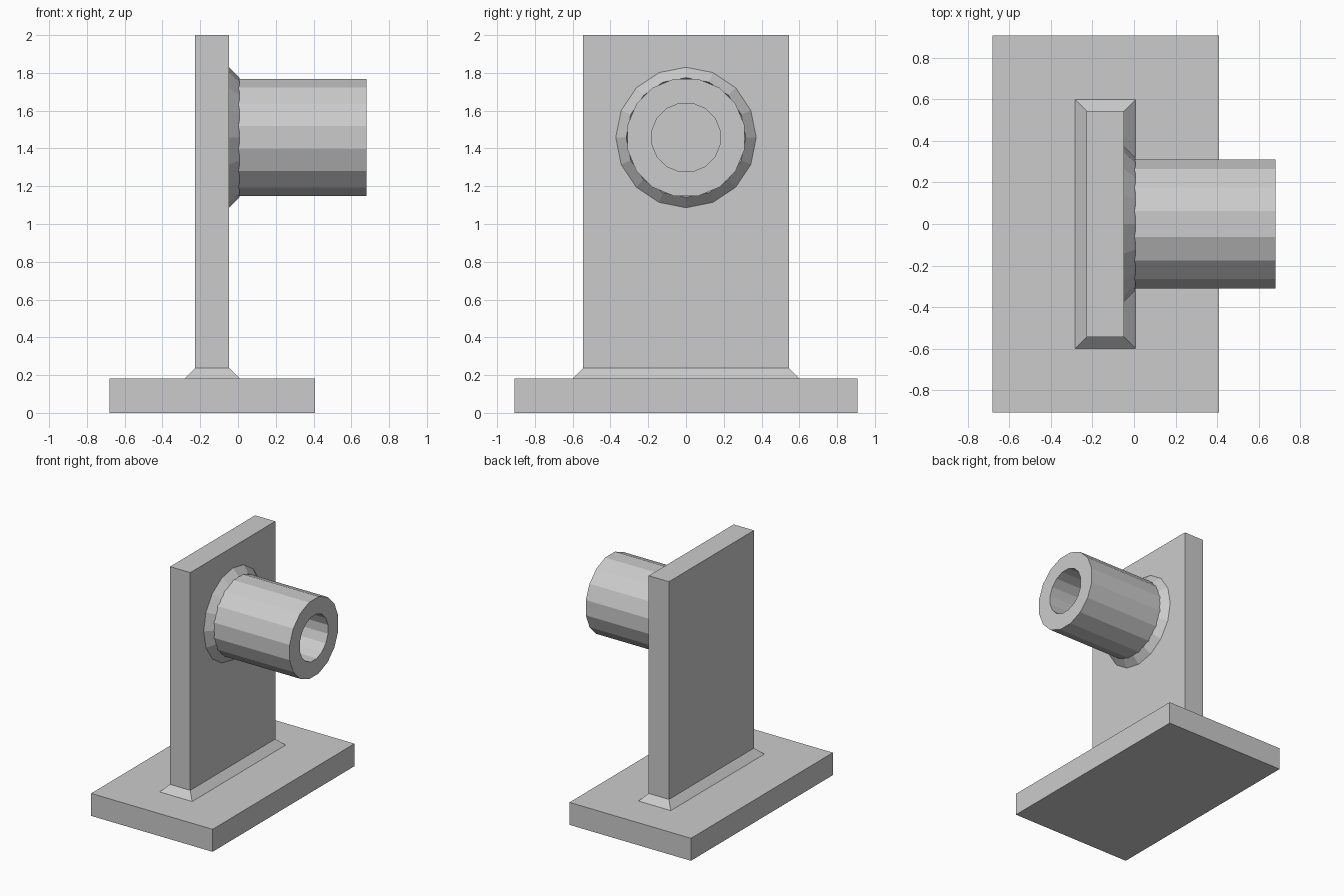
import bpy, bmesh
from math import cos, sin, pi

if "Cube" in bpy.data.objects:
    bpy.data.objects.remove(bpy.data.objects["Cube"])

AXIS_Z = 1.458      # height of the tube axis
SIDES = 16


def finish(name, bm):
    bmesh.ops.recalc_face_normals(bm, faces=bm.faces[:])
    mesh = bpy.data.meshes.new(name)
    bm.to_mesh(mesh)
    bm.free()
    ob = bpy.data.objects.new(name, mesh)
    bpy.context.collection.objects.link(ob)
    return ob


def block(name, x0, x1, half_y, z0, z1, inset=0.0):
    """Box whose top may be inset on all four sides."""
    bm = bmesh.new()
    loops = []
    for z, i in ((z0, 0.0), (z1, inset)):
        a, b, h = x0 + i, x1 - i, half_y - i
        loops.append([bm.verts.new((x, y, z)) for x, y in ((a, -h), (b, -h), (b, h), (a, h))])
    low, top = loops
    bm.faces.new(low)
    bm.faces.new(top)
    for k in range(4):
        n = (k + 1) % 4
        bm.faces.new((low[k], low[n], top[n], top[k]))
    return finish(name, bm)


def lathe(name, profile, phase):
    """Closed (x, radius) profile turned around the horizontal tube axis."""
    bm = bmesh.new()
    rings = []
    for x, r in profile:
        angles = [2 * pi * (k + phase) / SIDES for k in range(SIDES)]
        rings.append([bm.verts.new((x, r * cos(a), AXIS_Z + r * sin(a))) for a in angles])
    for i, ring in enumerate(rings):
        nxt = rings[(i + 1) % len(rings)]
        for k in range(SIDES):
            n = (k + 1) % SIDES
            bm.faces.new((ring[k], ring[n], nxt[n], nxt[k]))
    return finish(name, bm)


# Base, upright and the weld bead between them
block("base_plate", -0.68, 0.408, 0.908, 0.0, 0.182)
block("upright_plate", -0.228, -0.047, 0.544, 0.182, 2.0)
block("base_weld", -0.283, 0.008, 0.599, 0.182, 0.237, inset=0.055)

# Hollow tube against the upright
lathe("tube", [(-0.047, 0.317), (0.68, 0.317), (0.68, 0.184), (-0.047, 0.184)], 0.5)

# Weld ring, turned half a facet from the tube
lathe("tube_weld", [(-0.047, 0.372), (0.008, 0.317), (-0.047, 0.300)], 0.0)
